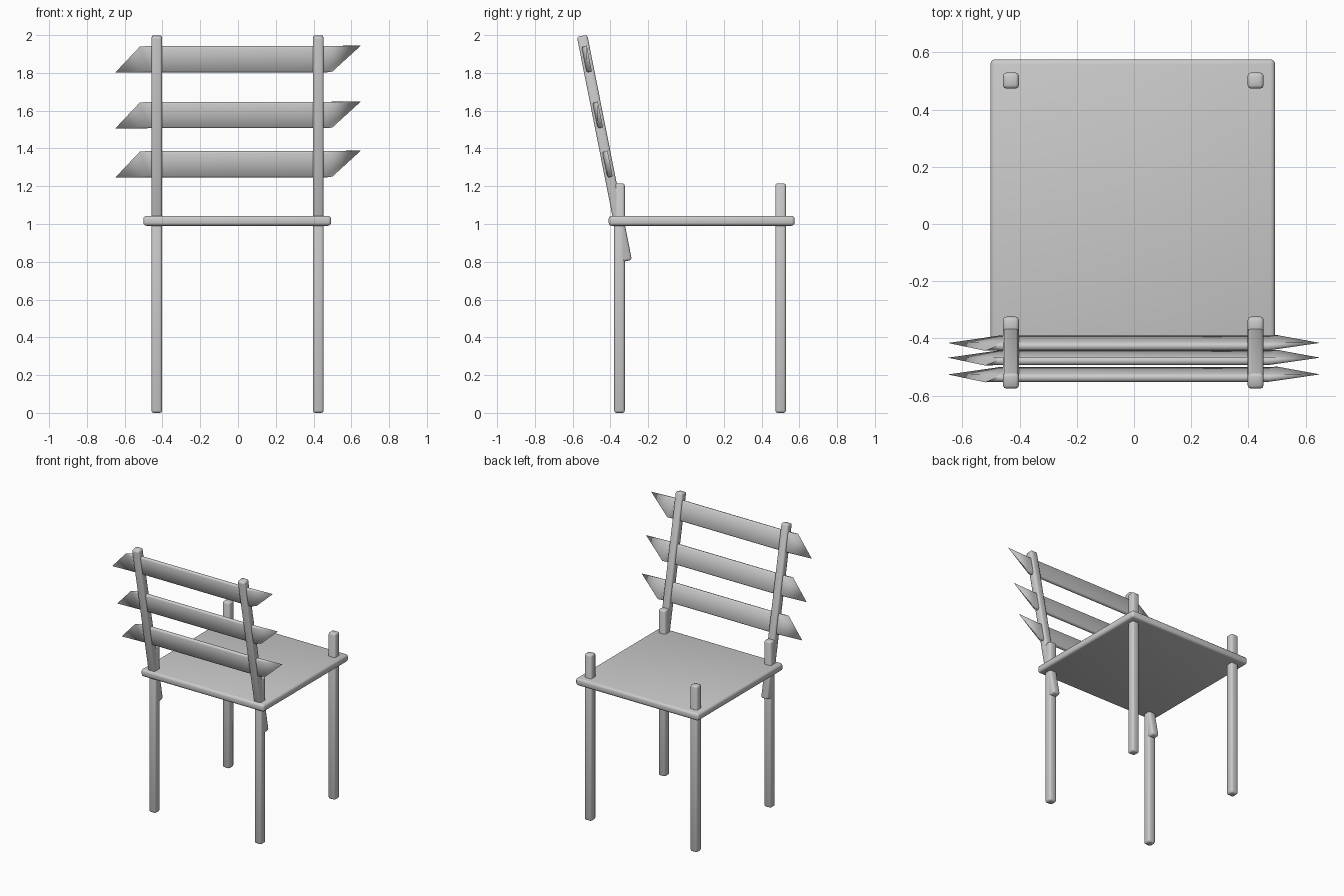
import bpy, bmesh, math
from mathutils import Matrix, Vector

cube = bpy.data.objects.get("Cube")
if cube:
    bpy.data.objects.remove(cube, do_unlink=True)

grey = bpy.data.materials.new("light_grey")
grey.use_nodes = True
colour = (0.6, 0.6, 0.6, 1)
grey.diffuse_color = colour
grey.node_tree.nodes["Principled BSDF"].inputs["Base Color"].default_value = colour


def finish(name, bm, matrix):
    """Turn a bmesh into a placed, smoothed object."""
    bmesh.ops.recalc_face_normals(bm, faces=bm.faces)
    mesh = bpy.data.meshes.new(name)
    bm.to_mesh(mesh)
    bm.free()
    mesh.materials.append(grey)
    obj = bpy.data.objects.new(name, mesh)
    bpy.context.collection.objects.link(obj)
    obj.matrix_world = matrix
    bpy.ops.object.select_all(action='DESELECT')
    obj.select_set(True)
    bpy.context.view_layer.objects.active = obj
    bpy.ops.object.shade_smooth_by_angle(angle=math.radians(50))
    return obj


def bevelled_box(name, size, matrix, width, segments):
    bm = bmesh.new()
    bmesh.ops.create_cube(bm, size=1)
    bmesh.ops.scale(bm, vec=size, verts=bm.verts)
    bmesh.ops.bevel(bm, geom=bm.edges[:], offset=width, segments=segments,
                    profile=0.5, affect='EDGES')
    return finish(name, bm, matrix)


TILT = Matrix.Rotation(math.radians(11.2), 4, 'X')
LEG = (0.056, 0.056, 1.215)
sides = {"right": -0.43, "left": 0.425}

# Seat
bevelled_box("seat", (0.995, 0.985, 0.053),
             Matrix.Translation((-0.004, 0.083, 1.017)), 0.017, 3)

# Legs and leaning back posts
for side, x in sides.items():
    for end, y in (("backrest", -0.352), ("open", 0.501)):
        bevelled_box(f"{side}_{end}_leg", LEG,
                     Matrix.Translation((x, y, 0.6075)), 0.012, 2)
    bevelled_box(f"{side}_back_post", LEG,
                 Matrix.Translation((x, -0.432, 1.4)) @ TILT, 0.012, 2)


# Slats: thin boards whose slanted ends taper to blades
def slat(name, z):
    bm = bmesh.new()
    h, t = 0.07, 0.014
    rings = []
    for x in (-0.47, 0.47):
        rings.append([bm.verts.new((x, y, k)) for y, k in
                      ((-t, -h + 0.008), (-t, h - 0.008), (-t / 2, h),
                       (t / 2, h), (t, h - 0.008), (t, -h + 0.008),
                       (t / 2, -h), (-t / 2, -h))])
    for s, ring in zip((-1, 1), rings):
        low, high = (-0.65, -0.52) if s < 0 else (0.5, 0.65)
        bottom = bm.verts.new((low, s * t, -h))
        top = bm.verts.new((high, s * t, h))
        bm.faces.new((ring[0], ring[1], top, bottom))
        bm.faces.new((ring[4], ring[5], bottom, top))
        for a, b in ((1, 2), (2, 3), (3, 4)):
            bm.faces.new((ring[a], ring[b], top))
        for a, b in ((5, 6), (6, 7), (7, 0)):
            bm.faces.new((ring[a], ring[b], bottom))
    a, b = rings
    for i in range(8):
        j = (i + 1) % 8
        bm.faces.new((a[i], a[j], b[j], b[i]))
    y = -0.432 - (z - 1.4) * math.tan(math.radians(11.2))
    finish(name, bm, Matrix.Translation((0, y, z)) @ TILT)


for name, z in (("lower", 1.317), ("middle", 1.577), ("upper", 1.873)):
    slat(f"{name}_back_slat", z)
